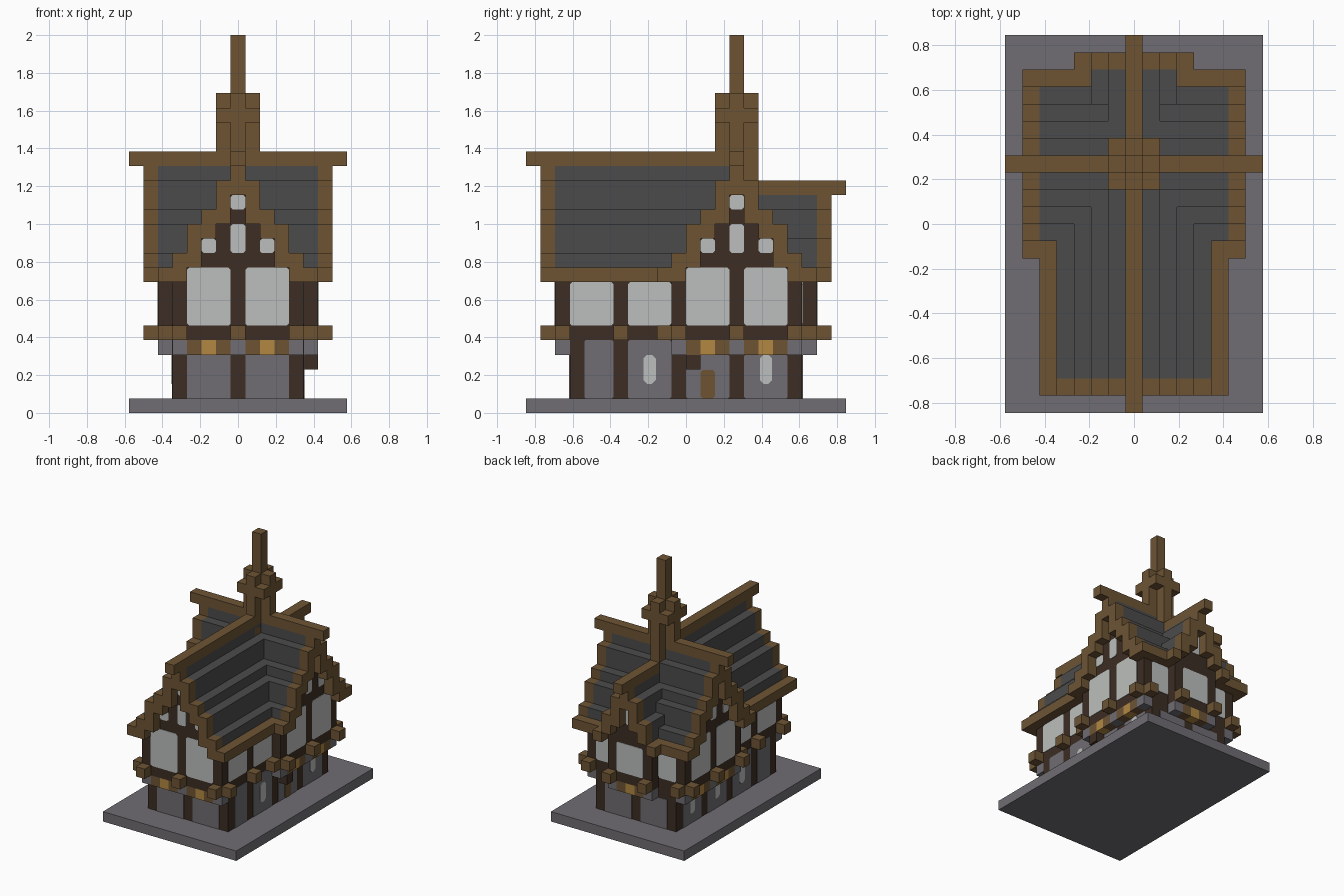
import bpy, bmesh
from mathutils import Vector

if "Cube" in bpy.data.objects:
    bpy.data.objects.remove(bpy.data.objects["Cube"])

U = 2 / 26  # one block


def material(name, rgb):
    col = [((c / 255 + 0.055) / 1.055) ** 2.4 for c in rgb] + [1]
    m = bpy.data.materials.new(name)
    m.use_nodes = True
    m.diffuse_color = col
    m.node_tree.nodes["Principled BSDF"].inputs["Base Color"].default_value = col
    return m


MATS = {
    "stone": material("grey stone", (112, 109, 114)),
    "slate": material("dark slate", (75, 75, 75)),
    "oak": material("brown oak", (109, 84, 52)),
    "timber": material("dark timber", (60, 45, 36)),
    "plaster": material("pale plaster", (188, 191, 189)),
    "lamp": material("amber lamp", (178, 135, 66)),
}
PARTS = {}


def part(name, mat):
    if name not in PARTS:
        PARTS[name] = (bmesh.new(), mat)
    return PARTS[name][0]


def box(name, mat, x0, x1, y0, y1, z0, z1):
    bm = part(name, mat)
    verts = bmesh.ops.create_cube(bm, size=1)["verts"]
    for v in verts:
        v.co = ((x0 + x1) / 2 + v.co.x * (x1 - x0),
                (y0 + y1) / 2 + v.co.y * (y1 - y0),
                (z0 + z1) / 2 + v.co.z * (z1 - z0))


def run(name, mat, axis, u0, u1, v0, v1, z0, z1):
    """Box running along the given axis (u along, v across)."""
    if axis == "x":
        box(name, mat, u0, u1, v0, v1, z0, z1)
    else:
        box(name, mat, v0, v1, u0, u1, z0, z1)


def plate(name, mat, axis, side, plane, a0, a1, z0, z1, cut=0.15, proud=0.04):
    """Thin panel with clipped corners on a wall facing side * axis."""
    bm = part(name, mat)
    ring = [(a0 + cut, z0), (a1 - cut, z0), (a1, z0 + cut), (a1, z1 - cut),
            (a1 - cut, z1), (a0 + cut, z1), (a0, z1 - cut), (a0, z0 + cut)]
    d = side * plane

    def place(depth, a, z):
        return (depth, a, z) if axis == "x" else (a, depth, z)
    face = bm.faces.new([bm.verts.new(place(d, a, z)) for a, z in ring])
    out = bmesh.ops.extrude_face_region(bm, geom=[face])
    step = Vector(place(side * proud, 0, 0))
    for g in out["geom"]:
        if isinstance(g, bmesh.types.BMVert):
            g.co += step


def sides(c):
    return (0,) if c == 0 else (-1, 1)


def roof(name, axis, u0, u1, centre, under, tops, verges, eave_spans):
    """Stepped gable roof with oak verge boards and eaves."""
    last = len(tops) - 1
    for c, (b, t) in enumerate(zip(under, tops)):
        for s in sides(c):
            v0, v1 = centre + s * c - .5, centre + s * c + .5
            if c == last:
                for e0, e1 in eave_spans:
                    run(name + "_eaves", "oak", axis, e0, e1, v0, v1, b, t)
                continue
            a = u0 + (1 if verges[0] else 0)
            z = u1 - (1 if verges[1] else 0)
            run(name + "_slates", "slate", axis, a, z, v0, v1, b, t)
            if verges[0]:
                run(name + "_verge", "oak", axis, u0, a, v0, v1, b, t)
            if verges[1]:
                run(name + "_verge", "oak", axis, z, u1, v0, v1, b, t)


def walls(name, axis, u0, u1, centre, under):
    """Upper storey core rising to the underside of its roof."""
    for c, b in enumerate(under):
        for s in sides(c):
            v = centre + s * c
            run(name, "timber", axis, u0, u1, v - .5, v + .5, 5, b)


def gable(axis, side, plane, m):
    """Plaster panels of a large gable."""
    for a0, a1, z0, z1 in ((-3.5, -.5, 6, 10), (.5, 3.5, 6, 10), (-2.5, -1.5, 11, 12),
                           (1.5, 2.5, 11, 12), (-.5, .5, 11, 13), (-.5, .5, 14, 15)):
        plate("gable_plaster", "plaster", axis, side, plane, m + a0, m + a1, z0, z1)


def jetty(axis, pattern, u0, v0, v1):
    """Overhanging row of stone, oak brackets and lamps."""
    kinds = {"s": ("jetty_stone", "stone"), "b": ("jetty_brackets", "oak"),
             "l": ("jetty_lamps", "lamp")}
    for i, k in enumerate(pattern):
        run(*kinds[k], axis, u0 + i, u0 + i + 1, v0, v1, 4, 5)


UNDER = [15, 13, 12, 10, 9, 9]
TOPS = [17, 16, 14, 13, 11, 10]
WING_UNDER = [13, 11, 10, 9]
WING_TOPS = [15, 14, 12, 10]
MID = 3.5  # transept centre line

# Base and ground floor
box("base_slab", "stone", -7.5, 7.5, -11, 11, 0, 1)
box("ground_floor_frame", "timber", -4.5, 4.5, -8, 8, 1, 5)
for s in (-1, 1):
    for a in (-3.5, .5):
        plate("ground_floor_stone", "stone", "y", s, 8, a, a + 3, 1, 4, 0)
    for a0, a1, top in ((-7, -5, 5), (-4, -1, 5), (0, 3, 4), (4, 7, 4)):
        plate("ground_floor_stone", "stone", "x", s, 4.5, a0, a1, 1, top, .1)
    for y in (-3, 5) if s > 0 else (-3, 1, 5):
        plate("ground_floor_windows", "plaster", "x", s, 4.5, y + .08, y + .92, 2, 4, .25, .09)

# Door and its canopy
plate("door", "oak", "x", 1, 4.5, 1, 2, 1, 2.95, .15, .09)
box("door_canopy", "timber", 4.5, 5.5, 0, 1, 3, 4)

# Jetties
jetty("x", "sblbsblbs", -4.5, -9, -8)
jetty("x", "sblbs", -2.5, 8, 9)
for s in (-1, 1):
    jetty("y", "sblbsblbs", -1, min(4.5 * s, 5.5 * s), max(4.5 * s, 5.5 * s))

# Upper storeys
walls("nave_walls", "y", -9, MID, 0, UNDER[:5])
walls("transept_walls", "x", -5.5, 5.5, MID, UNDER[:5])
walls("rear_wing_walls", "y", MID, 9, 0, WING_UNDER[:3])
gable("y", -1, 9, 0)
for s in (-1, 1):
    gable("x", s, 5.5, MID)
    for a in (-8, -4):
        plate("side_plaster", "plaster", "x", s, 4.5, a, a + 3, 6, 9)
    plate("side_plaster", "plaster", "y", 1, 8, min(2.5 * s, 4.5 * s), max(2.5 * s, 4.5 * s), 6, 9)
plate("rear_plaster", "plaster", "y", 1, 9, -1.5, 1.5, 6, 9)
plate("rear_plaster", "plaster", "y", 1, 9, -.5, .5, 11, 13)

# Beam ends
ends = [(0, -9.5)]
for s in (-1, 1):
    ends += [(4 * s, -9.5), (5 * s, -8.5), (5 * s, -4.5), (5 * s, -1.5), (6 * s, -.5),
             (6 * s, MID), (6 * s, 7.5), (5 * s, 8.5), (2 * s, 9.5)]
for x, y in ends:
    box("beam_ends", "oak", x - .5, x + .5, y - .5, y + .5, 5, 6)

# Roofs
roof("nave_roof", "y", -10, MID, 0, UNDER, TOPS, (True, False), [(-10, -1.5)])
roof("transept_roof", "x", -6.5, 6.5, MID, UNDER, TOPS, (True, True), [(-6.5, -3), (3, 6.5)])
roof("rear_roof", "y", MID, 10, 0, WING_UNDER, WING_TOPS, (False, True), [(8, 10)])
box("nave_ridge", "oak", -.5, .5, -11, MID, 17, 18)
box("transept_ridge", "oak", -7.5, 7.5, 3, 4, 17, 18)
box("rear_ridge", "oak", -.5, .5, 4.5, 11, 15, 16)

# Turret and spire
box("turret", "oak", -1.5, 1.5, 3, 4, 16, 22)
box("turret", "oak", -.5, .5, 2, 5, 16, 22)
box("turret_collar", "oak", -1.5, 1.5, 2, 5, 20, 21)
box("spire", "oak", -.5, .5, 3, 4, 22, 26)

# Turn the collected parts into objects
for name, (bm, mat) in PARTS.items():
    bmesh.ops.recalc_face_normals(bm, faces=bm.faces)
    bmesh.ops.scale(bm, vec=(U, U, U), verts=bm.verts)
    mesh = bpy.data.meshes.new(name)
    bm.to_mesh(mesh)
    bm.free()
    mesh.materials.append(MATS[mat])
    bpy.context.collection.objects.link(bpy.data.objects.new(name, mesh))
